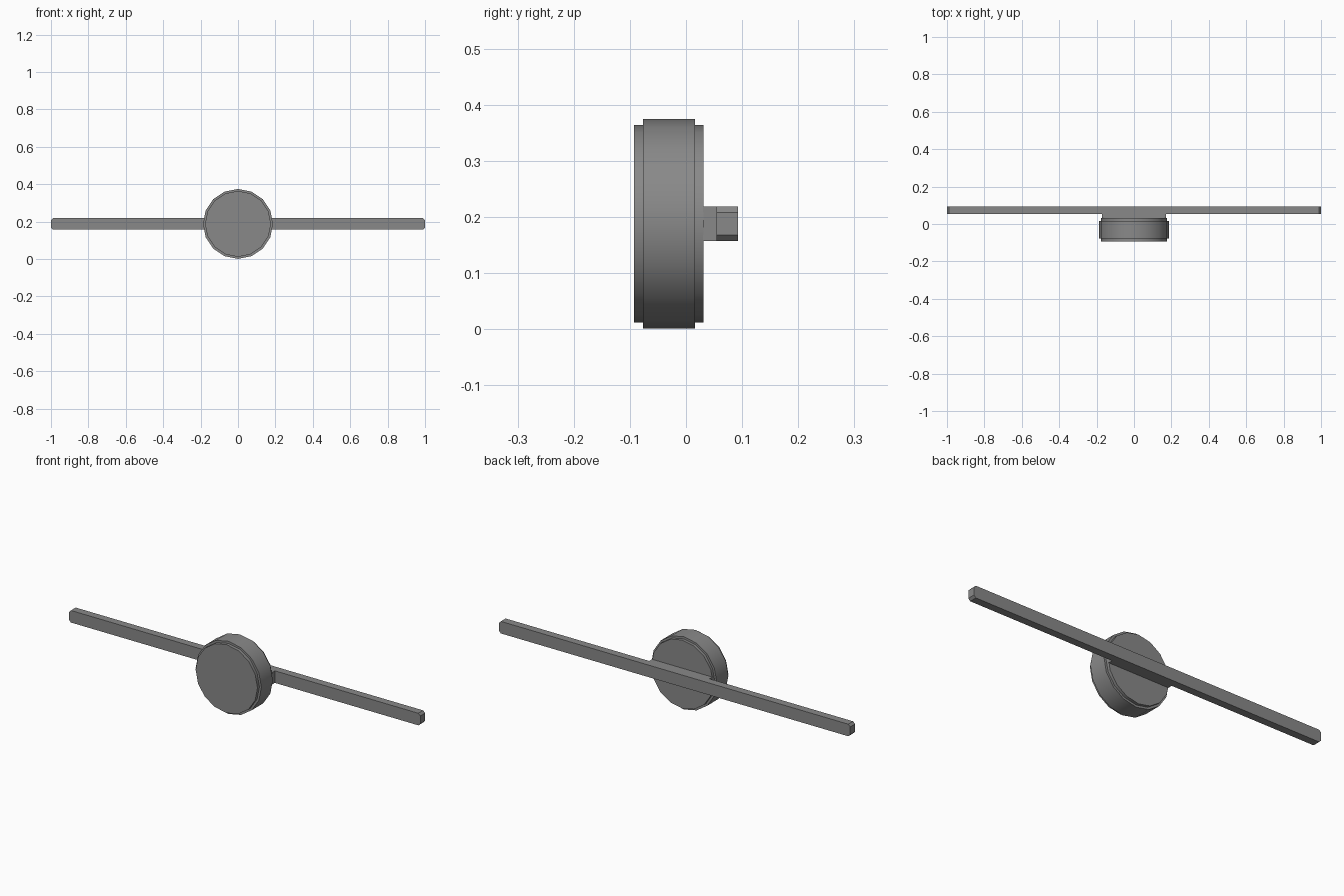
import bpy, bmesh, math
from mathutils import Matrix

if "Cube" in bpy.data.objects:
    bpy.data.objects.remove(bpy.data.objects["Cube"])

ZC = 0.188  # height of the shared axis

grey = bpy.data.materials.new("dark_grey")
grey.diffuse_color = (0.25, 0.25, 0.25, 1)
grey.use_nodes = True
grey.node_tree.nodes["Principled BSDF"].inputs["Base Color"].default_value = grey.diffuse_color


def finish(name, bm, smooth):
    bmesh.ops.recalc_face_normals(bm, faces=bm.faces)
    me = bpy.data.meshes.new(name)
    bm.to_mesh(me)
    bm.free()
    me.materials.append(grey)
    ob = bpy.data.objects.new(name, me)
    bpy.context.collection.objects.link(ob)
    if smooth:
        bpy.ops.object.select_all(action='DESELECT')
        ob.select_set(True)
        bpy.context.view_layer.objects.active = ob
        bpy.ops.object.shade_smooth_by_angle(angle=math.radians(35))


def lathe(name, profile, sides=16):
    """Closed solid turned about the y axis from (radius, y) points."""
    bm = bmesh.new()
    rings = []
    for r, y in profile:
        rings.append([bm.verts.new((r * math.cos(a), y, ZC + r * math.sin(a)))
                      for a in (math.tau * i / sides for i in range(sides))])
    for a, b in zip(rings, rings[1:]):
        for i in range(sides):
            j = (i + 1) % sides
            bm.faces.new((a[i], a[j], b[j], b[i]))
    bm.faces.new(rings[0])
    bm.faces.new(rings[-1])
    finish(name, bm, True)


def box(name, half_x, y0, y1, half_z, chamfer=0):
    bm = bmesh.new()
    m = Matrix.Translation((0, (y0 + y1) / 2, ZC)) @ Matrix.Diagonal(
        (2 * half_x, y1 - y0, 2 * half_z, 1))
    bmesh.ops.create_cube(bm, size=1, matrix=m)
    if chamfer:
        # cut only the end corners, whose edges run along y
        edges = [e for e in bm.edges
                 if abs(e.verts[0].co.y - e.verts[1].co.y) > 0.001]
        bmesh.ops.bevel(bm, geom=edges, offset=chamfer, segments=1,
                        affect='EDGES', profile=0.5)
    finish(name, bm, False)


# Round body with a stepped rim on both faces
lathe("round_body", [(0.176, -0.093), (0.176, -0.077), (0.187, -0.077),
                     (0.187, 0.016), (0.176, 0.016), (0.176, 0.031)])

# Long bar behind the body, and the block joining them
box("long_bar", 1.0, 0.054, 0.093, 0.031, 0.011)
box("bar_mount", 0.172, 0.030, 0.055, 0.031)
